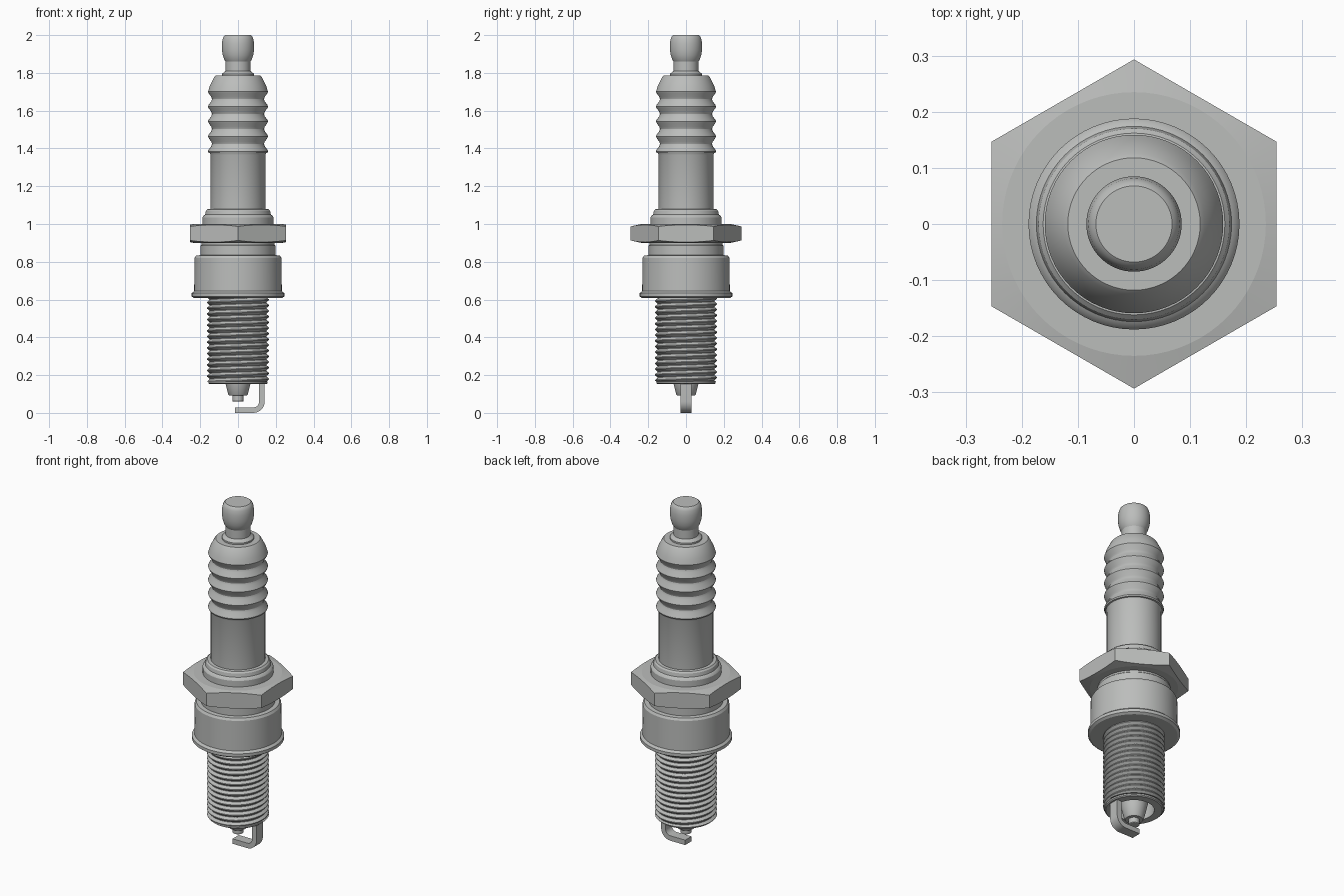
import bpy, bmesh, math
from math import cos, sin, pi, tau

if "Cube" in bpy.data.objects:
    bpy.data.objects.remove(bpy.data.objects["Cube"])

steel = bpy.data.materials.new("grey metal")
steel.use_nodes = True
GREY = (0.5, 0.51, 0.5, 1)
steel.diffuse_color = GREY
steel.node_tree.nodes["Principled BSDF"].inputs["Base Color"].default_value = GREY
SEG = 64


def finish(name, bm, angle=30):
    bmesh.ops.recalc_face_normals(bm, faces=bm.faces)
    me = bpy.data.meshes.new(name)
    bm.to_mesh(me)
    bm.free()
    ob = bpy.data.objects.new(name, me)
    bpy.context.collection.objects.link(ob)
    me.materials.append(steel)
    bpy.ops.object.select_all(action='DESELECT')
    ob.select_set(True)
    bpy.context.view_layer.objects.active = ob
    bpy.ops.object.shade_smooth_by_angle(angle=math.radians(angle))
    return ob


def bridge(bm, a, b, closed=True):
    n = len(a)
    for i in range(n if closed else n - 1):
        j = (i + 1) % n
        bm.faces.new((a[i], a[j], b[j], b[i]))


def lathe(name, profile, loop=False):
    """Revolve (radius, z) points; loop joins the last ring to the first."""
    bm = bmesh.new()
    rings = [[bm.verts.new((r * cos(tau * i / SEG), r * sin(tau * i / SEG), z))
              for i in range(SEG)] for r, z in profile]
    for a, b in zip(rings, rings[1:]):
        bridge(bm, a, b)
    if loop:
        bridge(bm, rings[-1], rings[0])
    else:
        bm.faces.new(rings[0])
        bm.faces.new(rings[-1])
    return finish(name, bm)


# Terminal cap and neck
lathe("terminal", [(.085, 1.785), (.085, 1.795), (.066, 1.81), (.066, 1.86),
                   (.074, 1.873), (.081, 1.895), (.085, 1.92), (.085, 1.955),
                   (.081, 1.98), (.075, 1.994), (.068, 2.0)])

# Insulator with five ribs
body = [(.145, 1.04), (.145, 1.365), (.149, 1.375)]
for k in range(5):
    z = 1.385 + k * .079
    body += [(.156, z - .008), (.159, z), (.156, z + .008)]
    if k < 4:
        body += [(.141, z + .028), (.138, z + .039), (.141, z + .05)]
body += [(.15, 1.73), (.126, 1.778), (.118, 1.786)]
lathe("insulator", body)

# Crimped collar above the hexagon
lathe("collar", [(.188, .99), (.188, 1.035), (.182, 1.045), (.174, 1.05),
                 (.17, 1.07), (.162, 1.078), (.145, 1.08)])

# Hexagon with chamfered corners
bm = bmesh.new()
N = 72


def hex_ring(rfun, zfun):
    ring = []
    for i in range(N):
        a = tau * i / N
        apothem_angle = (a + pi / 6) % (pi / 3) - pi / 6
        full = .254 / cos(apothem_angle)
        r = rfun(full)
        ring.append(bm.verts.new((r * cos(a), r * sin(a), zfun(r))))
    return ring


rings = [hex_ring(lambda f: .235, lambda r: .9),
         hex_ring(lambda f: f, lambda r: .9 + (r - .235) * .22),
         hex_ring(lambda f: f, lambda r: 1.0 - (r - .235) * .22),
         hex_ring(lambda f: .235, lambda r: 1.0)]
for a, b in zip(rings, rings[1:]):
    bridge(bm, a, b)
bm.faces.new(rings[0])
bm.faces.new(rings[-1])
finish("hexagon", bm, 8)

# Shell barrel with groove and seat flange
lathe("shell", [(.13, .607), (.232, .607), (.245, .616), (.245, .634), (.232, .645),
                (.23, .82), (.222, .833), (.198, .835), (.198, .885),
                (.193, .89), (.193, .905), (.13, .905)], loop=True)

# Helical thread
bm = bmesh.new()
PITCH, LOW, HIGH, STEPS = .03, .165, .61, 48
shape = [(.150, 0), (.164, .4), (.164, .55), (.150, .95)]
turns = int((HIGH - LOW) / PITCH) + 2
previous = None
for s in range(turns * STEPS + 1):
    a = tau * s / STEPS
    base = LOW + PITCH * (s / STEPS - 1)
    row = [bm.verts.new((r * cos(a), r * sin(a),
                         min(HIGH, max(LOW, base + f * PITCH))))
           for r, f in shape + [(.150, 1)]]
    if previous:
        bridge(bm, previous, row, closed=False)
    previous = row
bmesh.ops.dissolve_degenerate(bm, dist=.00001, edges=bm.edges)
finish("thread", bm)

# Hollow threaded core with open lower end
lathe("threaded_core", [(.108, .152), (.15, .152), (.156, .157), (.156, .165),
                        (.1505, .168), (.1505, .61), (.108, .61)], loop=True)

# Insulator nose and centre electrode
lathe("insulator_nose", [(.108, .42), (.085, .25), (.066, .155), (.052, .098), (.047, .092)])
lathe("centre_electrode", [(.029, .12), (.029, .062), (.026, .06)])

# Bent ground electrode: a strip following a rounded corner
bm = bmesh.new()
path = [((.112, .17), (.141, .17))]
cx, cz = .081, .06
for k in range(9):
    a = -pi / 2 * k / 8
    path.append(tuple((cx + r * cos(a), cz + r * sin(a)) for r in (.031, .06)))
path.append(((-.015, .029), (-.015, 0)))
rows = [[bm.verts.new((x, y, z)) for (x, z), y in
         ((p, -.029), (q, -.029), (q, .029), (p, .029))] for p, q in path]
for a, b in zip(rows, rows[1:]):
    bridge(bm, a, b)
bm.faces.new(rows[0])
bm.faces.new(rows[-1])
finish("ground_electrode", bm)
